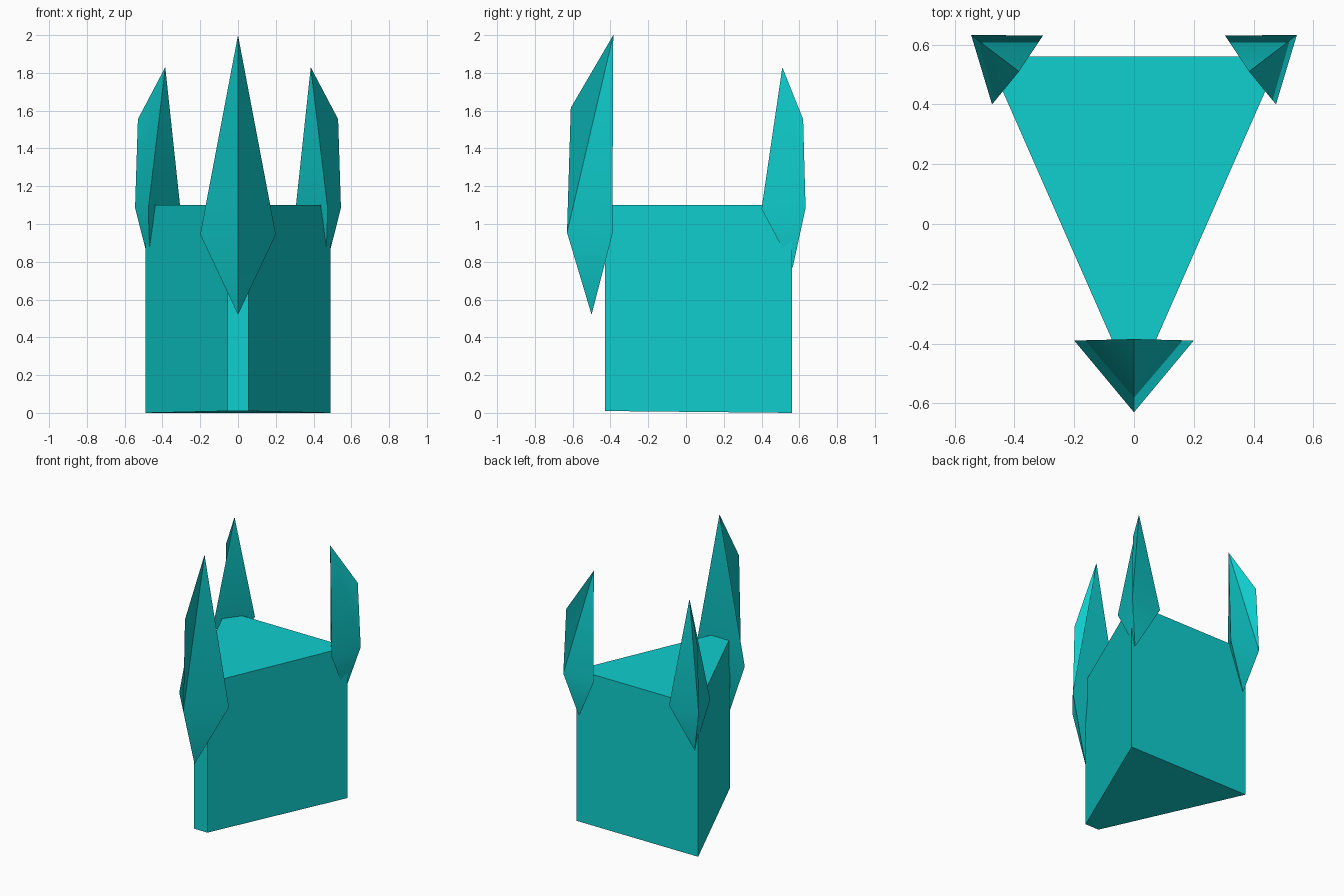
import bpy, bmesh, math

if "Cube" in bpy.data.objects:
    bpy.data.objects.remove(bpy.data.objects["Cube"])

mat = bpy.data.materials.new("teal")
mat.diffuse_color = (0.005, 0.62, 0.62, 1)
mat.use_nodes = True
mat.node_tree.nodes["Principled BSDF"].inputs["Base Color"].default_value = mat.diffuse_color


def make(name, verts, faces):
    bm = bmesh.new()
    vs = [bm.verts.new(v) for v in verts]
    for f in faces:
        bm.faces.new([vs[i] for i in f])
    bmesh.ops.recalc_face_normals(bm, faces=bm.faces)
    me = bpy.data.meshes.new(name)
    bm.to_mesh(me)
    bm.free()
    me.materials.append(mat)
    ob = bpy.data.objects.new(name, me)
    bpy.context.collection.objects.link(ob)
    return ob


def spike(name, apex, ridge_top, ridge_low, tip, side_a, side_b):
    # outer keel with two flared sides, closed by a flat inner face
    ob = make(name, [apex, ridge_top, ridge_low, tip, side_a, side_b],
              [(0, 1, 2, 4), (2, 3, 4), (0, 5, 2, 1), (2, 5, 3),
               (0, 4, 5), (4, 3, 5)])
    bpy.context.view_layer.objects.active = ob
    ob.select_set(True)
    bpy.ops.object.shade_smooth_by_angle(angle=math.radians(40))
    ob.select_set(False)


# wedge-shaped body: narrow front, wide back, base very slightly tilted
plan = [(-0.055, -0.43), (0.055, -0.43), (0.49, 0.56), (-0.49, 0.56)]
base = [(x, y, 0.01 if y < 0 else 0) for x, y in plan]
top = [(x, y, 1.1) for x, y in plan]
make("body", base + top,
     [(0, 1, 2, 3), (4, 5, 6, 7)] +
     [(i, (i + 1) % 4, (i + 1) % 4 + 4, i + 4) for i in range(4)])

# tall front spike
spike("front_spike", (0, -0.385, 2.0), (0, -0.61, 1.615), (0, -0.63, 0.955),
      (0, -0.50, 0.52), (-0.2, -0.39, 0.945), (0.2, -0.39, 0.945))

# mirrored pair of rear corner spikes
for side, s in (("left", -1), ("right", 1)):
    spike("rear_spike_" + side,
          (s * 0.385, 0.51, 1.83), (s * 0.53, 0.62, 1.555),
          (s * 0.545, 0.633, 1.085), (s * 0.465, 0.565, 0.77),
          (s * 0.475, 0.40, 1.08), (s * 0.305, 0.63, 1.08))
